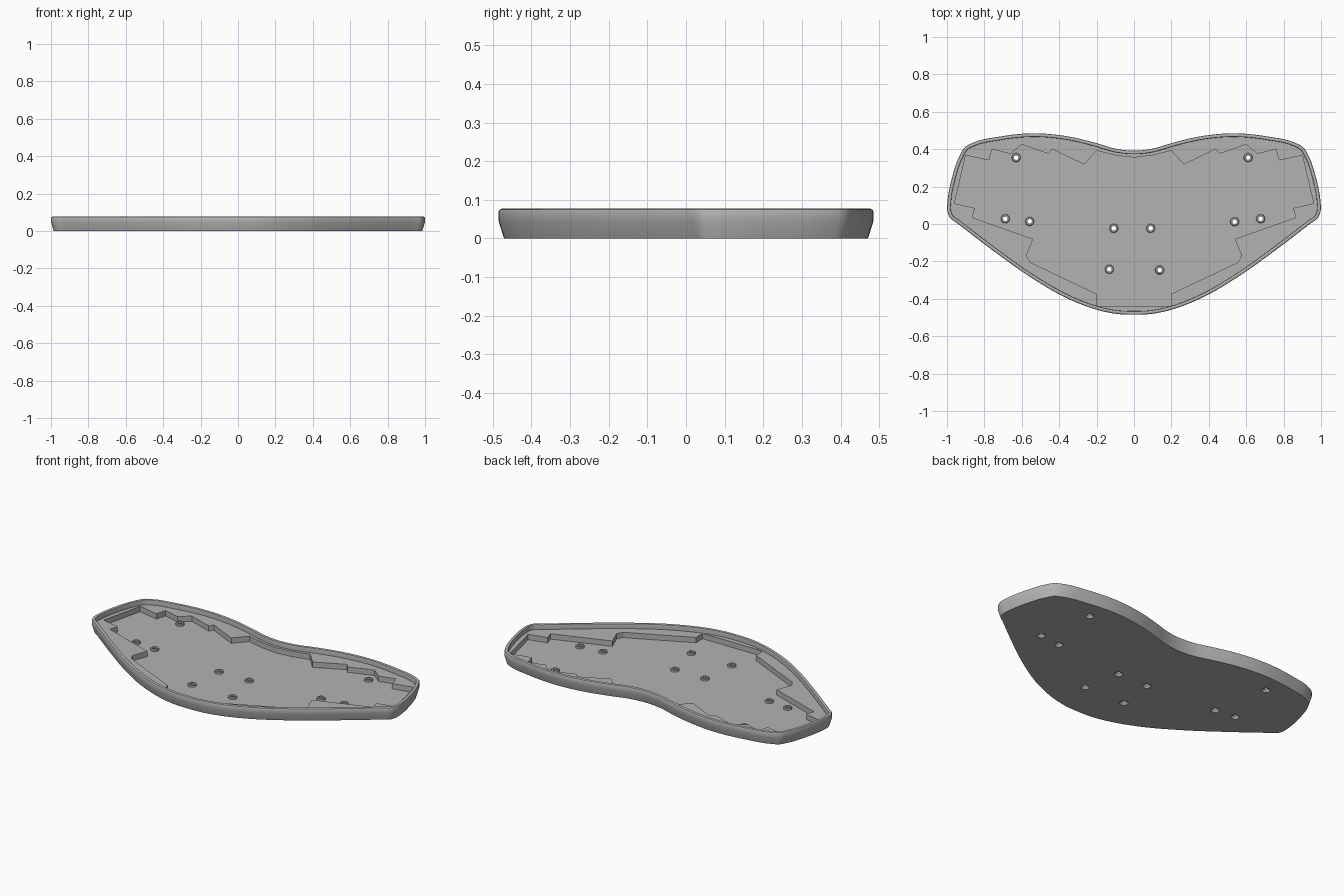
import bpy, bmesh, math
from mathutils import Vector

cube = bpy.data.objects.get("Cube")
if cube:
    bpy.data.objects.remove(cube)

grey = bpy.data.materials.new("mid grey")
grey.use_nodes = True
grey.diffuse_color = (0.45, 0.45, 0.45, 1)
grey.node_tree.nodes["Principled BSDF"].inputs["Base Color"].default_value = grey.diffuse_color

TOP, LEDGE, FLOOR, BOSS = 0.077, 0.047, 0.015, 0.027
BORE, SEGMENTS = 0.024, 24

# Right halves of the outlines, from the back centre round to the front centre
OUTLINE = [(0, .392), (.1, .403), (.2, .432), (.35, .468), (.54, .485), (.72, .467),
           (.86, .435), (.905, .41), (.93, .37), (.975, .24), (.997, .12), (.998, .07),
           (.985, .035), (.94, 0), (.75, -.145), (.56, -.28), (.35, -.401),
           (.19, -.461), (.09, -.481), (0, -.485)]
POCKET = [(0, .355), (.1, .367), (.2, .392), (.267, .318), (.437, .4), (.457, .375),
          (.6, .425), (.66, .375), (.758, .4), (.775, .34), (.9, .367), (.96, .11),
          (.85, .085), (.865, .035), (.54, -.08), (.575, -.17), (.555, -.205),
          (.197, -.375), (.197, -.438), (0, -.438)]
SCREWS = [(-.63, .355), (.61, .355), (-.688, .028), (.677, .028), (-.558, .014),
          (.538, .012), (-.108, -.023), (.089, -.023), (-.132, -.242), (.137, -.246)]


def mirrored(half):
    right = [Vector(p) for p in half]
    return right + [Vector((-p.x, p.y)) for p in right[-2:0:-1]]


def smooth_loop(points, steps=5):
    """Closed curve through the points, with tangents weighted by spacing."""
    n = len(points)
    tangents = []
    for i in range(n):
        a, b, c = points[i - 1], points[i], points[(i + 1) % n]
        d0, d1 = (b - a).length, (c - b).length
        tangents.append(((b - a) / d0 * d1 + (c - b) / d1 * d0) / (d0 + d1))
    result = []
    for i in range(n):
        j = (i + 1) % n
        p, q = points[i], points[j]
        d = (q - p).length
        for k in range(steps):
            t = k / steps
            h = t * t * (3 - 2 * t)
            result.append(p * (1 - h) + q * h + tangents[i] * d * t * (1 - t) ** 2
                          - tangents[j] * d * t * t * (1 - t))
    return result


def inset(loop, amount):
    """Shift a clockwise loop inwards."""
    result = []
    for i, p in enumerate(loop):
        t = (loop[(i + 1) % len(loop)] - loop[i - 1]).normalized()
        result.append(p + Vector((t.y, -t.x)) * amount)
    return result


def circle(centre, radius):
    return [Vector(centre) + radius * Vector((math.cos(a), math.sin(a)))
            for a in (2 * math.pi * k / SEGMENTS for k in range(SEGMENTS))]


def ring(bm, loop, z):
    return [bm.verts.new((p.x, p.y, z)) for p in loop]


def bridge(bm, a, b):
    n = len(a)
    for i in range(n):
        j = (i + 1) % n
        bm.faces.new((a[i], a[j], b[j], b[i]))


def fill(bm, rings):
    """Flat face between an outer ring and the rings of its holes."""
    edges = []
    for r in rings:
        for i, v in enumerate(r):
            w = r[(i + 1) % len(r)]
            edges.append(bm.edges.get((v, w)) or bm.edges.new((v, w)))
    bmesh.ops.triangle_fill(bm, edges=edges, use_beauty=True, normal=(0, 0, 1))


def finish(bm, name):
    bmesh.ops.recalc_face_normals(bm, faces=bm.faces[:])
    mesh = bpy.data.meshes.new(name)
    bm.to_mesh(mesh)
    bm.free()
    mesh.materials.append(grey)
    obj = bpy.data.objects.new(name, mesh)
    bpy.context.collection.objects.link(obj)
    bpy.ops.object.select_all(action='DESELECT')
    obj.select_set(True)
    bpy.context.view_layer.objects.active = obj
    bpy.ops.object.shade_smooth_by_angle(angle=math.radians(28))


# Tray: tapered side, rounded rim, ledge and stepped pocket
bm = bmesh.new()
outer = smooth_loop(mirrored(OUTLINE))
section = [(.014, 0), (0, .045), (0, .07), (.002, .0745), (.007, TOP),
           (.014, TOP), (.018, .075), (.019, .071), (.019, LEDGE)]
walls = [ring(bm, inset(outer, d), z) for d, z in section]
for a, b in zip(walls, walls[1:]):
    bridge(bm, a, b)

pocket = mirrored(POCKET)
pocket_top, pocket_floor = ring(bm, pocket, LEDGE), ring(bm, pocket, FLOOR)
bridge(bm, pocket_top, pocket_floor)
fill(bm, [walls[-1], pocket_top])

# Screw openings through the tray floor
lower = [ring(bm, circle(c, BORE), 0) for c in SCREWS]
upper = [ring(bm, circle(c, BORE), FLOOR) for c in SCREWS]
for a, b in zip(lower, upper):
    bridge(bm, a, b)
fill(bm, [walls[0]] + lower)
fill(bm, [pocket_floor] + upper)
finish(bm, "tray")

# Standoffs: countersunk below, with a raised collar above
collar = [(BORE, 0), (.012, .014), (.012, BOSS), (.02, BOSS), (.023, BOSS - .003),
          (BORE, FLOOR)]
for number, c in enumerate(SCREWS, 1):
    bm = bmesh.new()
    rings = [ring(bm, circle(c, r), z) for r, z in collar]
    for i, r in enumerate(rings):
        bridge(bm, rings[i - 1], r)
    finish(bm, f"standoff_{number}")
